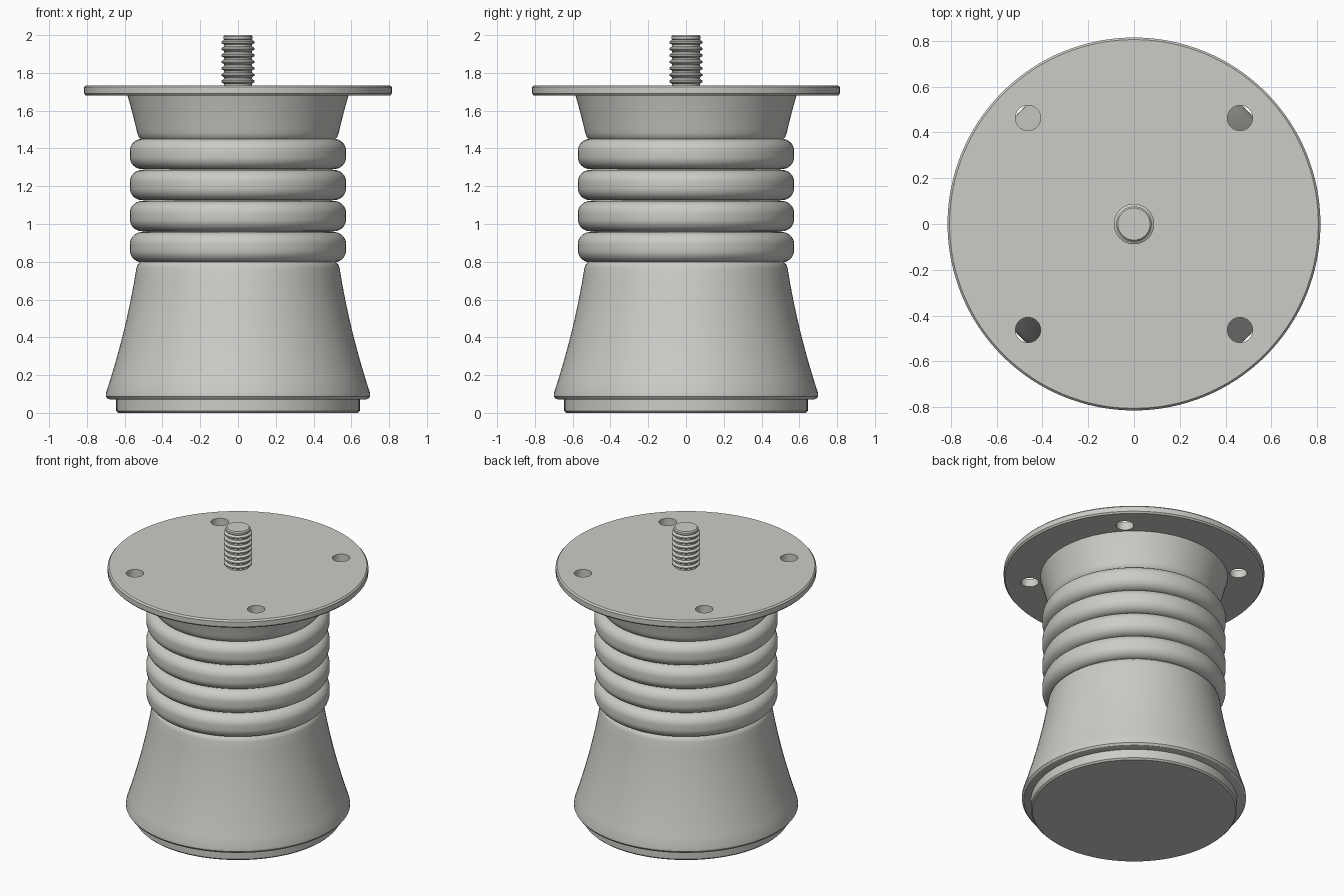
import bpy
import bmesh
from math import cos, sin, pi, radians

if "Cube" in bpy.data.objects:
    bpy.data.objects.remove(bpy.data.objects["Cube"])

# One light grey metal
metal = bpy.data.materials.new("light_grey_metal")
metal.use_nodes = True
grey = (0.6, 0.6, 0.57, 1)
metal.diffuse_color = grey
metal.node_tree.nodes["Principled BSDF"].inputs["Base Color"].default_value = grey


def smooth(obj):
    bpy.ops.object.select_all(action="DESELECT")
    obj.select_set(True)
    bpy.context.view_layer.objects.active = obj
    bpy.ops.object.shade_smooth_by_angle(angle=radians(32))


def lathe(name, profile, sides=96):
    """Turn (radius, z) points, listed bottom to top, into a closed solid."""
    bm = bmesh.new()
    rings = [[bm.verts.new((r * cos(2 * pi * i / sides), r * sin(2 * pi * i / sides), z))
              for i in range(sides)] for r, z in profile]
    for low, high in zip(rings, rings[1:]):
        for i in range(sides):
            j = (i + 1) % sides
            bm.faces.new((low[i], low[j], high[j], high[i]))
    bm.faces.new(rings[0][::-1])
    bm.faces.new(rings[-1])
    mesh = bpy.data.meshes.new(name)
    bm.to_mesh(mesh)
    bm.free()
    obj = bpy.data.objects.new(name, mesh)
    bpy.context.collection.objects.link(obj)
    mesh.materials.append(metal)
    smooth(obj)
    return obj


def flare(r0, z0, r1, z1, bow, steps=10):
    """Gently bowed side from one radius to another."""
    return [(r0 + (r1 - r0) * t - bow * 4 * t * (1 - t), z0 + (z1 - z0) * t)
            for t in (i / steps for i in range(steps + 1))]


# Foot and flared base
lathe("foot_pad", [(0.635, 0), (0.645, 0.01), (0.645, 0.08)])
lathe("flared_base", [(0.675, 0.07), (0.69, 0.075), (0.7, 0.088)]
      + flare(0.699, 0.105, 0.538, 0.765, 0.014)
      + [(0.532, 0.785), (0.515, 0.8)])

# Stacked bellows rings around a core
lathe("bellows_core", [(0.5, 0.79), (0.5, 1.46)])
pitch, outer, round_r = 0.1645, 0.573, 0.066
for n in range(4):
    z0 = 0.797 + n * pitch
    low, high = z0 + round_r, z0 + pitch - 0.004 - round_r
    arc = [(outer - round_r + round_r * cos(a), round_r * sin(a))
           for a in (pi / 2 * i / 10 for i in range(11))]
    lathe(f"bellows_ring_{n + 1}",
          [(r, low - h) for r, h in reversed(arc)] + [(r, high + h) for r, h in arc])

# Upper cup
lathe("upper_cup", [(0.515, 1.45), (0.526, 1.462)] + flare(0.533, 1.48, 0.588, 1.69, 0.002))

# Mounting plate with four through holes
plate = lathe("mounting_plate", [(0.805, 1.68), (0.814, 1.69), (0.814, 1.724), (0.805, 1.734)], 128)
for x in (-0.4625, 0.4625):
    for y in (-0.4625, 0.4625):
        cutter = lathe("hole_cutter", [(0.055, 1.6), (0.055, 1.8)], 48)
        cutter.location = (x, y, 0)
        cutter.hide_render = True
        cut = plate.modifiers.new("hole", "BOOLEAN")
        cut.operation = "DIFFERENCE"
        cut.solver = "EXACT"
        cut.object = cutter
        bpy.context.view_layer.update()
        bpy.context.view_layer.objects.active = plate
        bpy.ops.object.modifier_apply(modifier=cut.name)
        bpy.data.objects.remove(cutter)
smooth(plate)

# Threaded stud
thread = [(0.077, 1.72)]
for n in range(7):
    z = 1.755 + n * 0.0345
    thread += [(0.073, z - 0.013), (0.088, z - 0.004), (0.088, z + 0.004), (0.073, z + 0.013)]
lathe("threaded_stud", thread + [(0.077, 1.98), (0.077, 1.993), (0.07, 2.0)], 64)
